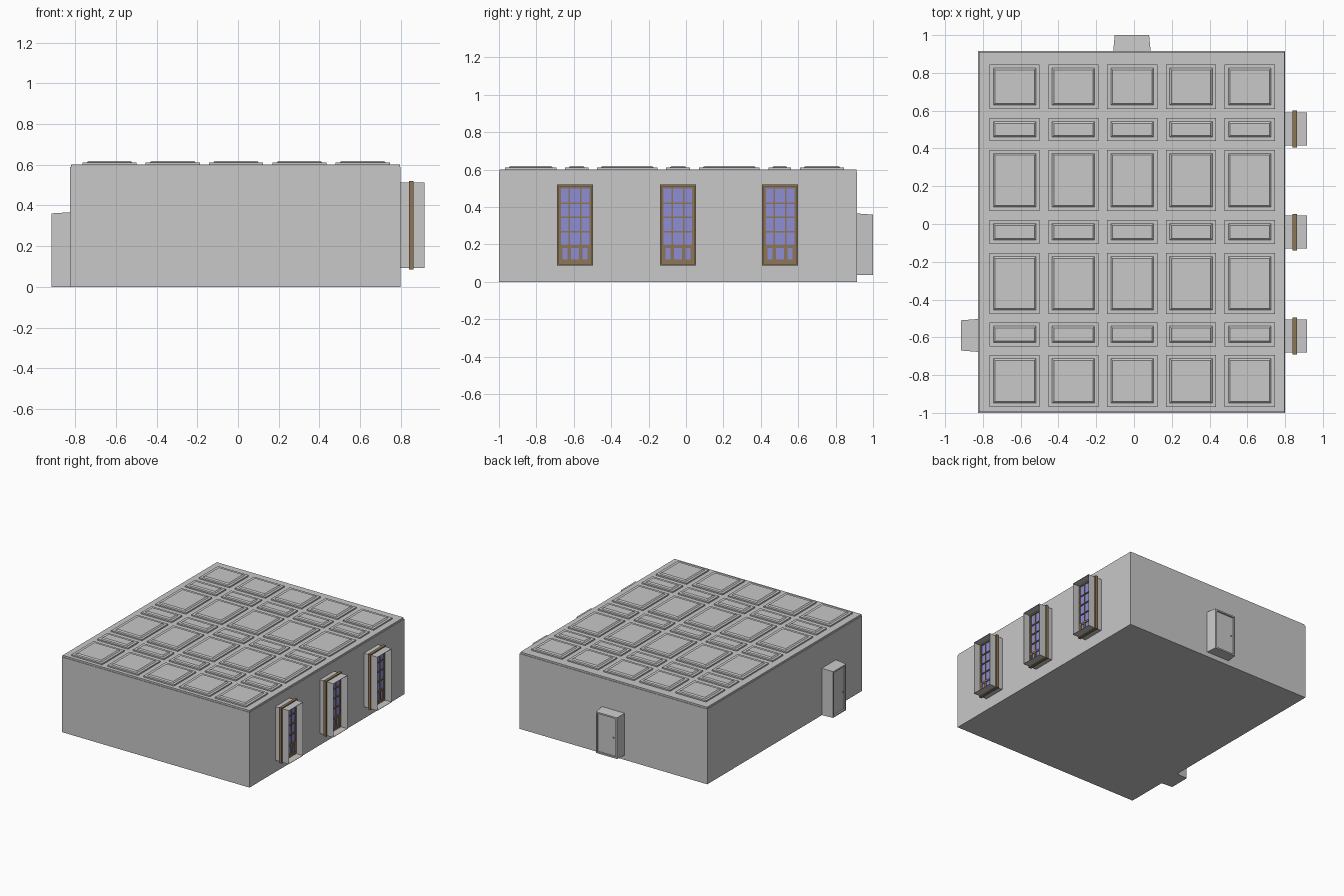
import bpy, bmesh
from mathutils import Matrix, Vector

if "Cube" in bpy.data.objects:
    bpy.data.objects.remove(bpy.data.objects["Cube"])


def material(name, rgb):
    m = bpy.data.materials.new(name)
    m.diffuse_color = (*rgb, 1)
    m.use_nodes = True
    m.node_tree.nodes["Principled BSDF"].inputs["Base Color"].default_value = m.diffuse_color
    return m


GREY = material("plaster_grey", (0.58, 0.58, 0.58))
BROWN = material("wood_brown", (0.27, 0.18, 0.09))
BLUE = material("glass_blue", (0.27, 0.27, 0.66))


def finish(name, bm, mat):
    bmesh.ops.recalc_face_normals(bm, faces=bm.faces[:])
    me = bpy.data.meshes.new(name)
    bm.to_mesh(me)
    bm.free()
    me.materials.append(mat)
    ob = bpy.data.objects.new(name, me)
    bpy.context.collection.objects.link(ob)
    return ob


def add_box(bm, x0, x1, y0, y1, z0, z1):
    verts = bmesh.ops.create_cube(bm, size=1)["verts"]
    for v in verts:
        v.co = Vector((x1 if v.co.x > 0 else x0,
                       y1 if v.co.y > 0 else y0,
                       z1 if v.co.z > 0 else z0))
    return verts


def boxes(name, mat, items):
    bm = bmesh.new()
    for b in items:
        add_box(bm, *b)
    return finish(name, bm, mat)


X0, X1, Y0, Y1 = -0.825, 0.80, -1.0, 0.915

# Room walls and floor, with the thin ceiling slab on top
boxes("room_walls", GREY, [(X0, X1, Y0, Y1, 0, 0.588)])
e = 0.004
boxes("ceiling_slab", GREY, [(X0 + e, X1 - e, Y0 + e, Y1 - e, 0.588, 0.601)])

# Stepped ceiling coffers, seen from outside as raised panels
COLS = [-0.632 + 0.3113 * i for i in range(5)]
ROWS = [(0.61, 0.845), (0.44, 0.562), (0.07, 0.393), (-0.106, 0.022),
        (-0.476, -0.153), (-0.648, -0.521), (-0.968, -0.693)]
bm = bmesh.new()
for cx in COLS:
    for ya, yb in ROWS:
        add_box(bm, cx - 0.133, cx + 0.133, ya, yb, 0.6, 0.611)
        s = 0.029
        top = add_box(bm, cx - 0.133 + s, cx + 0.133 - s, ya + s, yb - s, 0.61, 0.619)
        for v in top:  # small chamfered foot on the upper step
            if v.co.z < 0.615:
                v.co.x += 0.01 if v.co.x > cx else -0.01
                v.co.y += 0.01 if v.co.y > (ya + yb) / 2 else -0.01
finish("ceiling_coffers", bm, GREY)

# Window bays on the right wall
for i, cy in enumerate((-0.593, -0.043, 0.503), 1):
    def ring(x0, x1, ho, hi, zo0, zo1, zi0, zi1):
        return [(x0, x1, cy - ho, cy - hi, zo0, zo1), (x0, x1, cy + hi, cy + ho, zo0, zo1),
                (x0, x1, cy - hi, cy + hi, zo0, zi0), (x0, x1, cy - hi, cy + hi, zi1, zo1)]

    # open-ended reveal
    boxes(f"window_reveal_{i}", GREY,
          ring(X1, 0.917, 0.088, 0.085, 0.092, 0.512, 0.095, 0.509))
    # timber frame wrapping the reveal
    boxes(f"window_frame_{i}", BROWN,
          ring(0.84, 0.862, 0.097, 0.076, 0.086, 0.52, 0.108, 0.5))
    boxes(f"window_glass_{i}", BLUE, [(0.85, 0.854, cy - 0.077, cy + 0.077, 0.107, 0.501)])
    # glazing bars, heavier in the bottom sash
    bars = []
    for k in (-1, 1):
        y = cy + k * 0.031
        bars.append((0.849, 0.859, y - 0.004, y + 0.004, 0.107, 0.501))
        bars.append((0.849, 0.86, y - 0.009, y + 0.009, 0.107, 0.19))
        y = cy + k * 0.072
        bars.append((0.849, 0.86, y - 0.006, y + 0.006, 0.107, 0.19))
    for z, h in ((0.42, 0.004), (0.345, 0.004), (0.267, 0.004), (0.189, 0.007), (0.112, 0.006)):
        bars.append((0.849, 0.861, cy - 0.077, cy + 0.077, z - h, z + h))
    boxes(f"window_bars_{i}", BROWN, bars)


# Doors: slightly tapered surround, recessed leaf and a knob
def door(name, place, half, depth, z0, z1, knob_side):
    bm = bmesh.new()
    verts = add_box(bm, -half, half, 0, depth, z0, z1)
    for v in verts:
        if v.co.y > depth / 2:
            v.co.x *= 0.92
            if v.co.z > z0 + 0.1:
                v.co.z -= 0.006
    bm.normal_update()
    front = max(bm.faces, key=lambda f: f.calc_center_median().y)
    bmesh.ops.inset_region(bm, faces=[front], thickness=0.016)
    leaf = bmesh.ops.extrude_discrete_faces(bm, faces=[front])["faces"][0]
    for v in leaf.verts:
        v.co.y -= 0.012
    knob = Matrix.Translation((knob_side * half * 0.58, depth - 0.006, z0 + 0.155))
    bmesh.ops.create_uvsphere(bm, u_segments=8, v_segments=6, radius=0.006, matrix=knob)
    bm.transform(place)
    finish(name, bm, GREY)


back = Matrix.Translation((-0.011, Y1, 0))
left = Matrix(((0, -1, 0, X0), (1, 0, 0, -0.59), (0, 0, 1, 0), (0, 0, 0, 1)))
door("back_door", back, 0.099, 0.085, 0.037, 0.365, -1)
door("left_door", left, 0.087, 0.092, 0.0, 0.367, -1)
